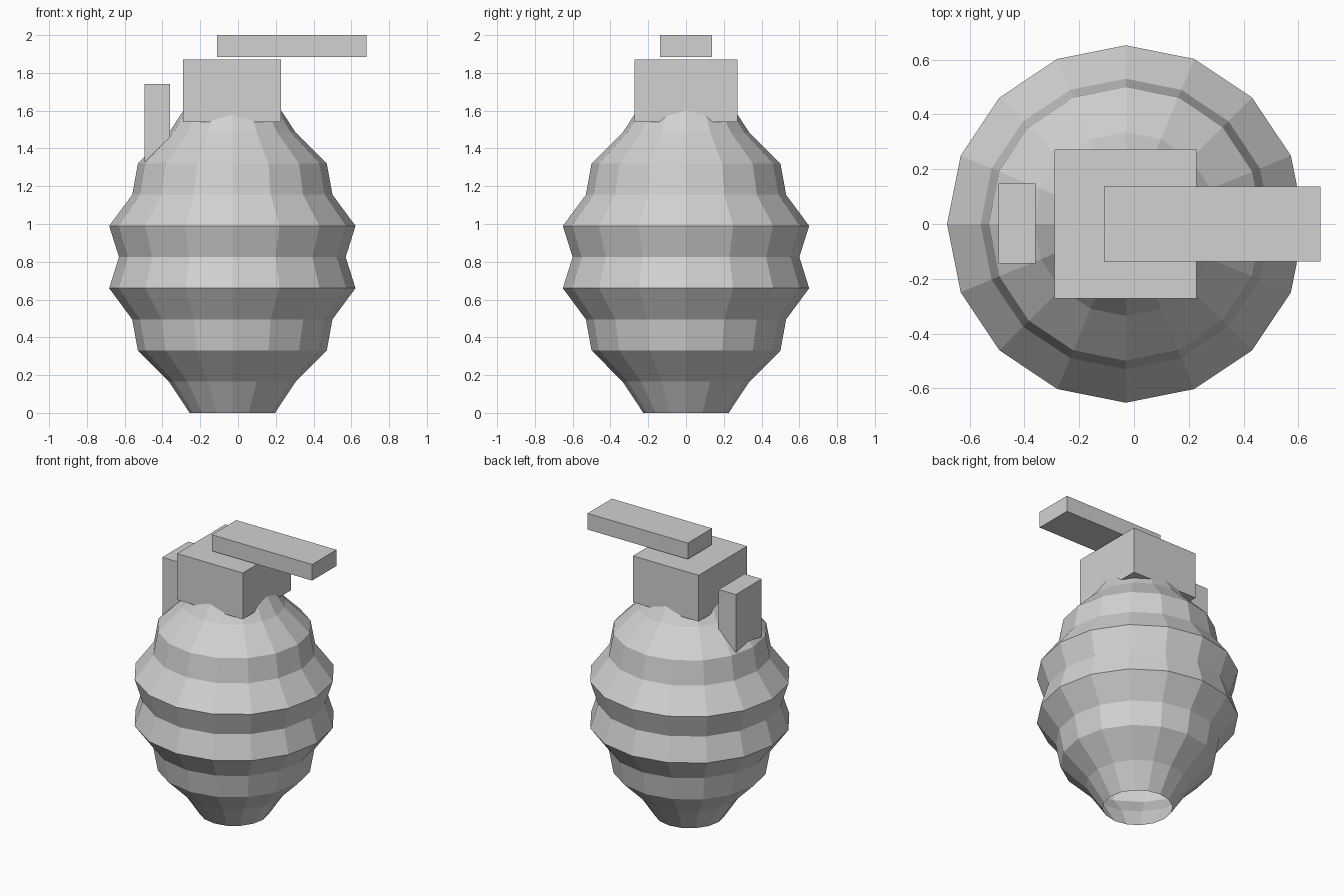
import bpy, bmesh, math

if "Cube" in bpy.data.objects:
    bpy.data.objects.remove(bpy.data.objects["Cube"])

grey = bpy.data.materials.new("light grey")
grey.diffuse_color = (0.64, 0.64, 0.64, 1)
grey.use_nodes = True
grey.node_tree.nodes["Principled BSDF"].inputs["Base Color"].default_value = grey.diffuse_color


def finish(name, bm):
    mesh = bpy.data.meshes.new(name)
    bm.to_mesh(mesh)
    bm.free()
    mesh.materials.append(grey)
    obj = bpy.data.objects.new(name, mesh)
    bpy.context.collection.objects.link(obj)
    return obj


def box(name, lo, hi):
    bm = bmesh.new()
    bmesh.ops.create_cube(bm, size=1)
    for v in bm.verts:
        v.co = [(a + b) / 2 + c * (b - a) for a, b, c in zip(lo, hi, v.co)]
    return finish(name, bm)


# Ribbed body: 16-sided lathe, mirrored about its middle ring, open at both ends
SIDES, STEP, CENTRE_X = 16, 0.165, -0.03
half = [0.226, 0.335, 0.50, 0.53, 0.652]
radii = half + [0.60] + half[::-1]
bm = bmesh.new()
rings = []
for i, r in enumerate(radii):
    angles = [2 * math.pi * k / SIDES for k in range(SIDES)]
    rings.append([bm.verts.new((CENTRE_X + r * math.cos(a), r * math.sin(a), i * STEP))
                  for a in angles])
for low, high in zip(rings, rings[1:]):
    for k in range(SIDES):
        n = (k + 1) % SIDES
        bm.faces.new((low[k], low[n], high[n], high[k]))
finish("body", bm)

# Cap block, floating top lever and side plate sunk into the shoulder
box("cap_block", (-0.29, -0.272, 1.54), (0.228, 0.272, 1.87))
box("top_lever", (-0.11, -0.137, 1.885), (0.68, 0.137, 2.0))
box("side_plate", (-0.495, -0.145, 1.28), (-0.36, 0.147, 1.74))
